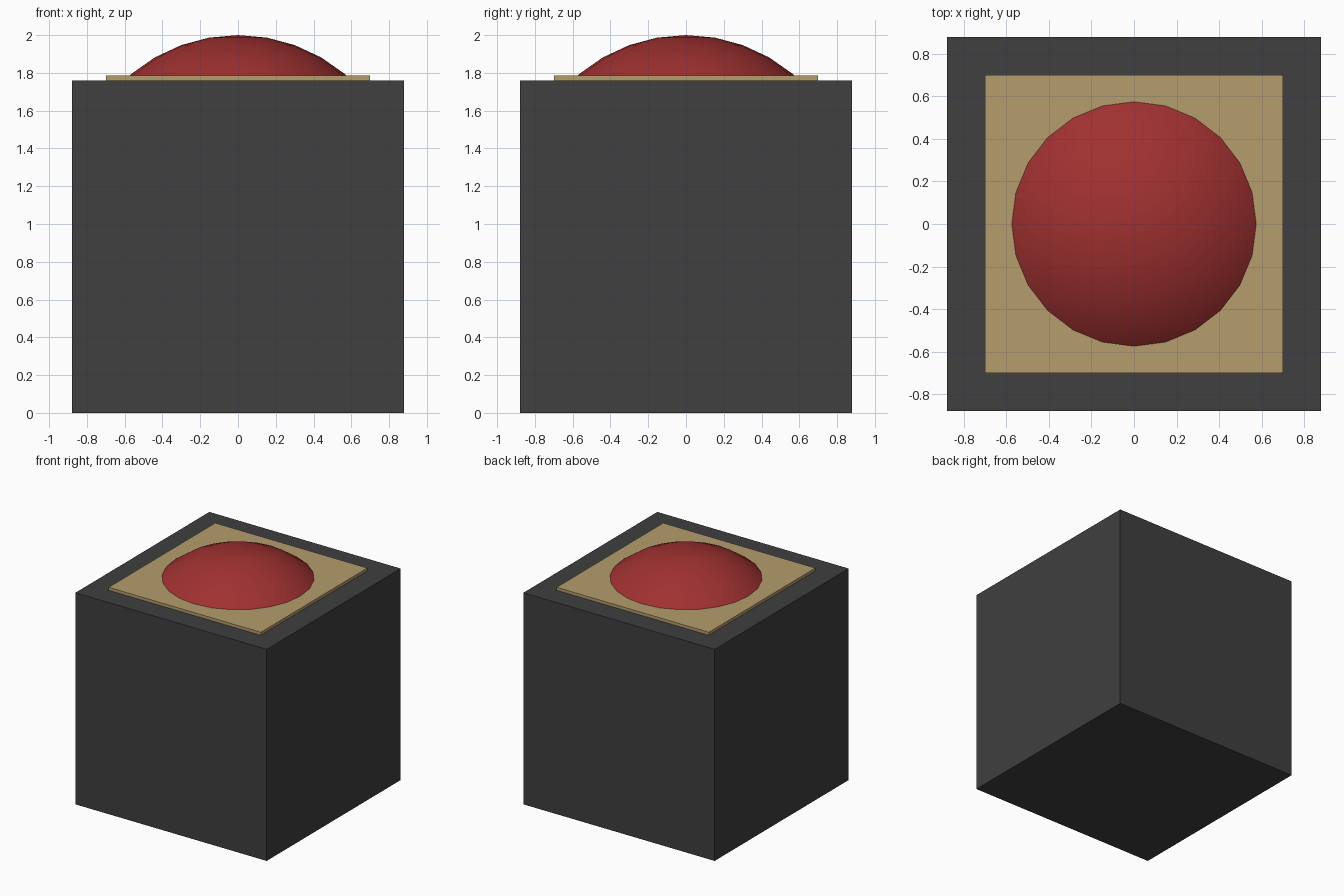
import bpy, bmesh

if "Cube" in bpy.data.objects:
    bpy.data.objects.remove(bpy.data.objects["Cube"])


def material(name, color):
    m = bpy.data.materials.new(name)
    m.diffuse_color = (*color, 1)
    m.use_nodes = True
    m.node_tree.nodes["Principled BSDF"].inputs["Base Color"].default_value = m.diffuse_color
    return m


def finish(bm, name, mat):
    mesh = bpy.data.meshes.new(name)
    bm.to_mesh(mesh)
    bm.free()
    mesh.materials.append(mat)
    ob = bpy.data.objects.new(name, mesh)
    bpy.context.collection.objects.link(ob)
    return ob


def box(name, half, z0, z1, mat):
    bm = bmesh.new()
    bmesh.ops.create_cube(bm, size=1)
    bmesh.ops.scale(bm, vec=(2 * half, 2 * half, z1 - z0), verts=bm.verts)
    bmesh.ops.translate(bm, vec=(0, 0, (z0 + z1) / 2), verts=bm.verts)
    return finish(bm, name, mat)


charcoal = material("charcoal", (0.05, 0.05, 0.05))
tan = material("tan", (0.46, 0.34, 0.155))
red = material("red", (0.35, 0.03, 0.03))

# Cube body and thin square plate on top
BODY_TOP, PLATE_TOP = 1.76, 1.785
box("body", 0.88, 0, BODY_TOP, charcoal)
box("top_plate", 0.70, BODY_TOP, PLATE_TOP, tan)

# Push button: sphere cut off just inside the plate
bm = bmesh.new()
RADIUS = 0.88
bmesh.ops.create_uvsphere(bm, u_segments=24, v_segments=18, radius=RADIUS)
bmesh.ops.translate(bm, vec=(0, 0, 2 - RADIUS), verts=bm.verts)
cut = bmesh.ops.bisect_plane(bm, geom=bm.verts[:] + bm.edges[:] + bm.faces[:],
                             plane_co=(0, 0, BODY_TOP + 0.005),
                             plane_no=(0, 0, 1), clear_inner=True)
rim = [e for e in cut["geom_cut"] if isinstance(e, bmesh.types.BMEdge)]
bmesh.ops.contextual_create(bm, geom=rim)
button = finish(bm, "push_button", red)
bpy.context.view_layer.objects.active = button
button.select_set(True)
bpy.ops.object.shade_smooth_by_angle()
